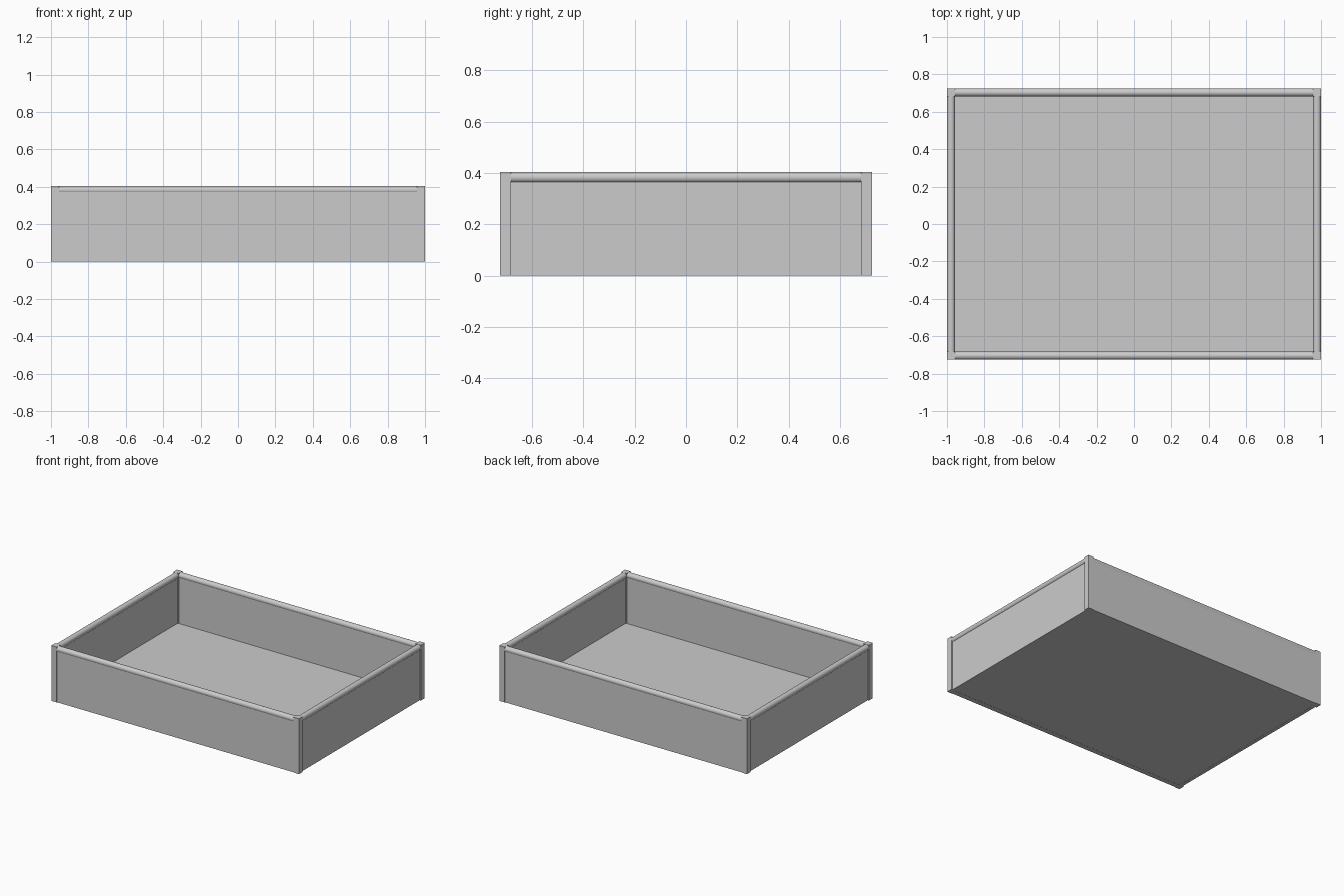
import bpy
from math import pi

if "Cube" in bpy.data.objects:
    bpy.data.objects.remove(bpy.data.objects["Cube"])

W, D, H = 1.0, 0.725, 0.404   # half width, half depth, height
P = 0.043                     # corner post thickness
R = P / 2
CX, CY = W - R, D - R         # post / wall centre lines


def box(name, loc, size):
    bpy.ops.mesh.primitive_cube_add(size=1, location=loc)
    ob = bpy.context.object
    ob.name = name
    ob.scale = size
    bpy.ops.object.transform_apply(location=False, rotation=False, scale=True)
    return ob


def rail(name, loc, length, rot):
    bpy.ops.mesh.primitive_cylinder_add(vertices=32, radius=R, depth=length,
                                        location=loc, rotation=rot)
    ob = bpy.context.object
    ob.name = name
    bpy.ops.object.shade_smooth_by_angle()
    return ob


# Floor panel
box("floor", (0, 0, 0.019), (2 * CX, 2 * CY, 0.036))

# Square corner posts
for sx, xn in ((-1, "left"), (1, "right")):
    for sy, yn in ((-1, "front"), (1, "back")):
        box(f"{yn}_{xn}_post", (sx * CX, sy * CY, H / 2), (P, P, H))

# Walls between the posts, each with a round top rail
wall_h = H - R
for s, name in ((-1, "front"), (1, "back")):
    box(f"{name}_wall", (0, s * CY, wall_h / 2), (2 * CX, 0.036, wall_h))
    rail(f"{name}_rail", (0, s * CY, wall_h), 2 * CX, (0, pi / 2, 0))
for s, name in ((-1, "left"), (1, "right")):
    box(f"{name}_wall", (s * CX, 0, wall_h / 2), (0.024, 2 * CY, wall_h))
    rail(f"{name}_rail", (s * CX, 0, wall_h), 2 * CY, (pi / 2, 0, 0))
